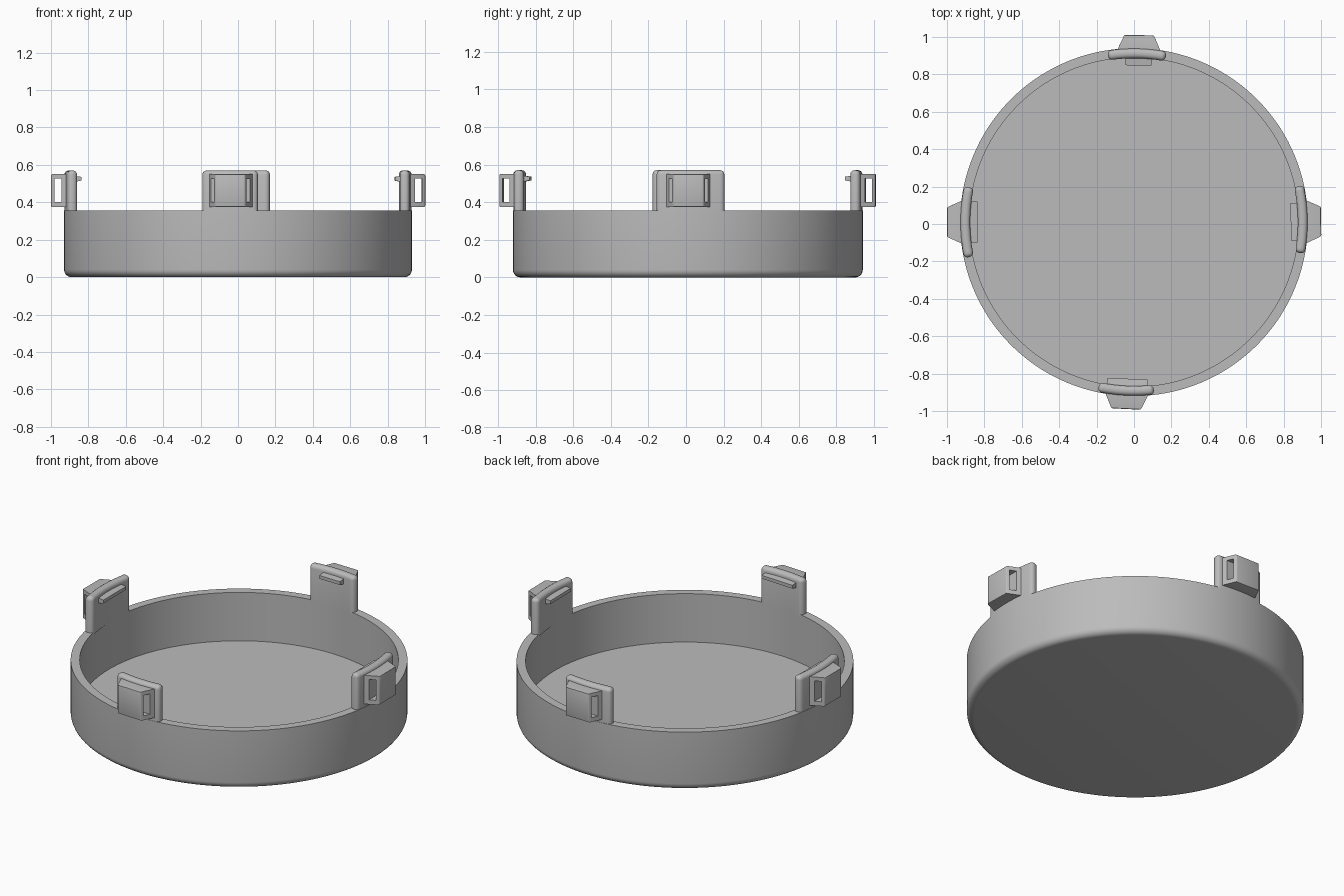
import bpy, bmesh
from math import sin, cos, pi, radians
from mathutils import Vector

cube = bpy.data.objects.get("Cube")
if cube:
    bpy.data.objects.remove(cube, do_unlink=True)

grey = bpy.data.materials.new("plain grey")
grey.use_nodes = True
colour = (0.5, 0.5, 0.5, 1)
grey.diffuse_color = colour
grey.node_tree.nodes["Principled BSDF"].inputs["Base Color"].default_value = colour

CENTRE_Y = 0.01
RIM = 0.355


def finish(bm, name, angle=0):
    """Turn a bmesh into a smooth shaded object, rotated about the dish axis."""
    bmesh.ops.recalc_face_normals(bm, faces=bm.faces)
    mesh = bpy.data.meshes.new(name)
    bm.to_mesh(mesh)
    bm.free()
    mesh.materials.append(grey)
    ob = bpy.data.objects.new(name, mesh)
    bpy.context.collection.objects.link(ob)
    ob.location.y = CENTRE_Y
    ob.rotation_euler.z = radians(angle)
    bpy.ops.object.select_all(action='DESELECT')
    ob.select_set(True)
    bpy.context.view_layer.objects.active = ob
    bpy.ops.object.shade_smooth_by_angle(angle=radians(35))
    return ob


def bridge(bm, a, b):
    """Join two closed loops of vertices with quads."""
    for i in range(len(a)):
        j = (i + 1) % len(a)
        bm.faces.new((a[i], a[j], b[j], b[i]))


# Dish: lathed wall with a rounded lower edge and a flat floor
def dish():
    bm = bmesh.new()
    fillet = 0.04
    profile = [(0, 0)]
    for k in range(7):
        t = k * pi / 12
        profile.append((0.93 - fillet + fillet * sin(t), fillet - fillet * cos(t)))
    profile += [(0.93, RIM), (0.88, RIM), (0.88, 0.06), (0, 0.06)]
    verts = [bm.verts.new((r, 0, z)) for r, z in profile]
    edges = [bm.edges.new(pair) for pair in zip(verts, verts[1:])]
    bmesh.ops.spin(bm, geom=verts + edges, cent=(0, 0, 0), axis=(0, 0, 1),
                   angle=2 * pi, steps=144)
    bmesh.ops.remove_doubles(bm, verts=bm.verts, dist=0.0001)
    finish(bm, "dish")


# Clip plate: curved upright following the rim, rounded on top and sides
def plate(name, angle, half):
    bm = bmesh.new()
    low, high, inner, outer = 0.345, 0.57, 0.876, 0.928
    rings = []
    for k in range(13):
        t = (k / 6 - 1) * half / 0.9
        rings.append([bm.verts.new((r * cos(t), r * sin(t), z)) for r, z in
                      ((inner, low), (outer, low), (outer, high), (inner, high))])
    for a, b in zip(rings, rings[1:]):
        bridge(bm, a, b)
    bm.faces.new(rings[0])
    bm.faces.new(rings[-1])
    bmesh.ops.recalc_face_normals(bm, faces=bm.faces)
    sharp = [e for e in bm.edges if e.calc_face_angle() > 1
             and max(v.co.z for v in e.verts) > low + 0.01]
    bmesh.ops.bevel(bm, geom=sharp, offset=0.022, segments=4, profile=0.5,
                    affect='EDGES', clamp_overlap=True)
    finish(bm, name, angle)


# Strap loop: tapered block pierced from side to side
def loop(name, angle, shift):
    bm = bmesh.new()

    def outline(r0, r1, z0, z1, side):
        return [bm.verts.new((r, shift + side * (0.115 - (r - 0.92) * 0.45), z))
                for r, z in ((r0, z0), (r1, z0), (r1, z1), (r0, z1))]

    outer = [outline(0.915, 1.0, 0.375, 0.55, s) for s in (-1, 1)]
    hole = [outline(0.945, 0.982, 0.402, 0.526, s) for s in (-1, 1)]
    bridge(bm, *outer)
    bridge(bm, *hole)
    for o, h in zip(outer, hole):
        bridge(bm, o, h)
    bmesh.ops.recalc_face_normals(bm, faces=bm.faces)
    rim = [e for e in bm.edges if all(v in outer[0] + outer[1] for v in e.verts)
           and min(v.co.x for v in e.verts) > 0.95]
    bmesh.ops.bevel(bm, geom=rim, offset=0.007, segments=2, profile=0.5,
                    affect='EDGES')
    finish(bm, name, angle)


# Inner hook: small ledge with a sloping underside
def hook(name, angle, half, shift):
    bm = bmesh.new()
    profile = ((0.89, 0.505), (0.838, 0.516), (0.838, 0.536), (0.89, 0.543))
    ends = [[bm.verts.new((r, shift + s * half, z)) for r, z in profile] for s in (-1, 1)]
    bridge(bm, *ends)
    for end in ends:
        bm.faces.new(end)
    finish(bm, name, angle)


dish()
# side, angle, plate half width, hook half width, sideways shift of the loop
clips = (("left", 0.9, 0.18, 0.1, -0.012),
         ("back", 89, 0.155, 0.07, -0.01),
         ("right", 180, 0.188, 0.11, 0),
         ("front", 267.3, 0.148, 0.107, 0.005))
for side, angle, half, hook_half, shift in clips:
    plate(side + "_clip_plate", angle, half)
    loop(side + "_strap_loop", angle, shift)
    hook(side + "_inner_hook", angle, hook_half, shift)
